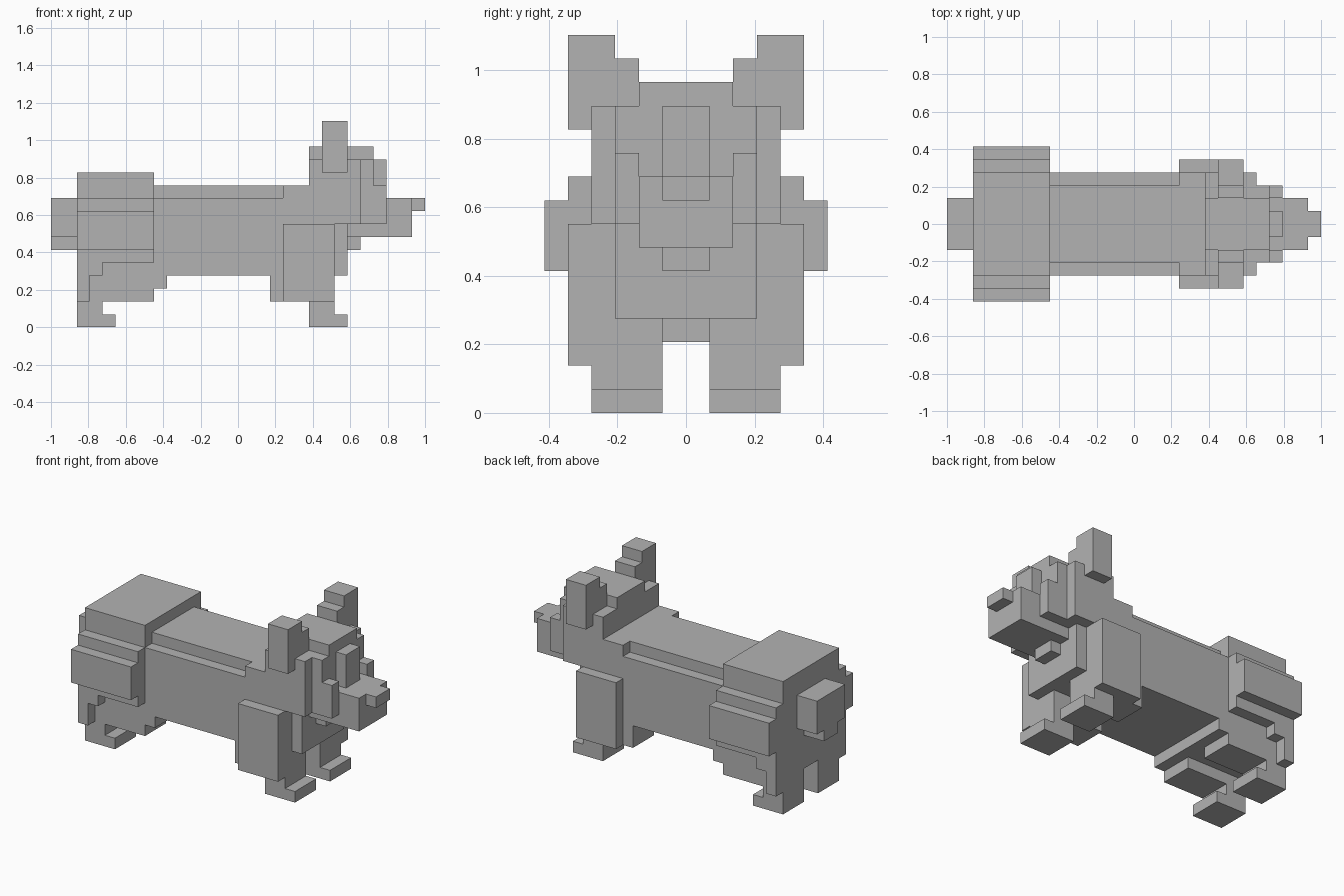
import bpy
import bmesh
from mathutils import Matrix, Vector

cube = bpy.data.objects.get("Cube")
if cube:
    bpy.data.objects.remove(cube, do_unlink=True)

UNIT = 2 / 29      # one block
ORIGIN = Vector((-14.5, 0, 0))

GREY = (0.45, 0.45, 0.45, 1)
grey = bpy.data.materials.new("plain grey")
grey.use_nodes = True
grey.diffuse_color = GREY
grey.node_tree.nodes["Principled BSDF"].inputs["Base Color"].default_value = GREY


def part(name, *boxes):
    """One mesh made of boxes, each given as x, y and z ranges in blocks."""
    bm = bmesh.new()
    for ranges in boxes:
        low = Vector([r[0] for r in ranges])
        high = Vector([r[1] for r in ranges])
        place = Matrix.Translation(((low + high) / 2 + ORIGIN) * UNIT)
        size = Matrix.Diagonal((high - low) * UNIT).to_4x4()
        bmesh.ops.create_cube(bm, size=1, matrix=place @ size)
    mesh = bpy.data.meshes.new(name)
    bm.to_mesh(mesh)
    bm.free()
    mesh.materials.append(grey)
    obj = bpy.data.objects.new(name, mesh)
    bpy.context.collection.objects.link(obj)
    return obj


def mid(half):
    """Range centred on the body's middle plane."""
    return (-half, half)


def pair(name, *boxes):
    """A part on the far side (+y) and its mirror on the near side."""
    part("far_" + name, *boxes)
    flipped = [(x, (-y[1], -y[0]), z) for x, y, z in boxes]
    part("near_" + name, *flipped)


# Trunk, neck and chest
part("body", ((8, 22), mid(4), (4, 10)))
part("back", ((8, 18), mid(3), (10, 11)))
part("neck", ((18, 22), mid(4), (10, 11)))
part("chest", ((22, 23), mid(3), (4, 8)))

# Hindquarters
part("rump", ((2, 8), mid(4), (4, 12)))
part("rear_belly", ((2, 9), mid(4), (3, 4)))
pair("hip",
     ((2, 8), (4, 5), (5, 10)),
     ((2, 4), (4, 5), (4, 5)),
     ((2, 3), (4, 5), (2, 4)),
     ((2, 8), (5, 6), (6, 9)))
pair("rear_leg",
     ((2, 8), (1, 4), (2, 3)),
     ((2, 4), (1, 4), (1, 2)),
     ((2, 5), (1, 4), (0, 1)))
part("tail",
     ((0, 2), mid(2), (7, 10)),
     ((0, 2), mid(1), (6, 7)))

# Front legs
pair("front_leg",
     ((18, 22), (4, 5), (2, 8)),
     ((17, 22), (1, 4), (2, 4)),
     ((20, 22), (1, 4), (1, 2)),
     ((20, 23), (1, 4), (0, 1)))

# Head
part("head", ((20, 24), mid(4), (8, 13)))
part("face", ((24, 25), mid(3), (8, 13)))
part("crown", ((20, 25), mid(2), (13, 14)))
part("forehead_stripe", ((25, 26), mid(1), (10, 13)))
part("muzzle", ((23, 28), mid(2), (7, 10)))
part("nose", ((28, 29), mid(1), (9, 10)))
part("chin", ((23, 24), mid(1), (6, 7)))
pair("cheek", ((25, 26), (2, 3), (8, 11)))
pair("ear",
     ((21, 23), (3, 5), (12, 16)),
     ((21, 23), (2, 3), (13, 15)))
